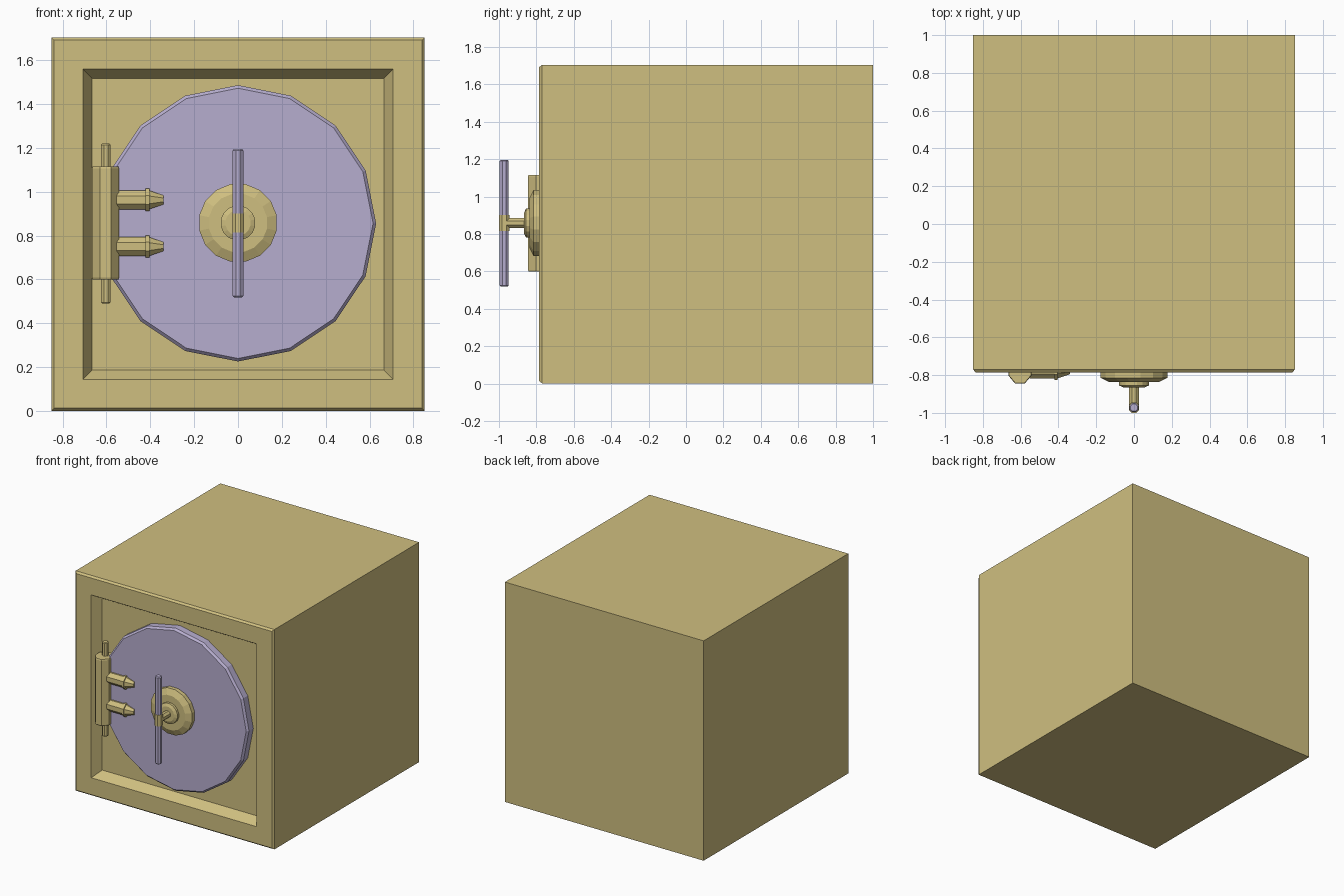
import bpy, bmesh, math

if "Cube" in bpy.data.objects:
    bpy.data.objects.remove(bpy.data.objects["Cube"])


def material(name, rgb):
    m = bpy.data.materials.new(name)
    m.diffuse_color = (*rgb, 1)
    m.use_nodes = True
    m.node_tree.nodes["Principled BSDF"].inputs["Base Color"].default_value = m.diffuse_color
    return m


GOLD = material("dull_gold", (0.625, 0.52, 0.215))
LILAC = material("lilac_metal", (0.47, 0.42, 0.62))
CZ = 0.8525  # height of the door centre


def loft(name, axis, centre, sides, sections, mat, phase=0.5, stretch=(1, 1)):
    """Faceted solid: regular polygons of (position, radius) along an axis.
    phase is in steps; 0.5 puts a flat side at the top."""
    bm = bmesh.new()
    rings = []
    for pos, r in sections:
        ring = []
        for i in range(sides):
            a = (i + phase) * 2 * math.pi / sides
            u, v = r * math.cos(a) * stretch[0], r * math.sin(a) * stretch[1]
            cx, cy, cz = centre
            co = {"x": (pos, cy + u, cz + v),
                  "y": (cx + u, pos, cz + v),
                  "z": (cx + u, cy + v, pos)}[axis]
            ring.append(bm.verts.new(co))
        rings.append(ring)
    for a, b in zip(rings, rings[1:]):
        for i in range(sides):
            j = (i + 1) % sides
            bm.faces.new((a[i], a[j], b[j], b[i]))
    bm.faces.new(rings[0])
    bm.faces.new(rings[-1])
    bmesh.ops.recalc_face_normals(bm, faces=bm.faces)
    me = bpy.data.meshes.new(name)
    bm.to_mesh(me)
    bm.free()
    me.materials.append(mat)
    ob = bpy.data.objects.new(name, me)
    bpy.context.collection.objects.link(ob)
    return ob


# Cabinet: box with chamfered front edge and sloped square recess
R2 = math.sqrt(2)
loft("cabinet", "y", (0, 0, CZ), 4,
     [(1.0, 0.8515 * R2), (-0.77, 0.8515 * R2), (-0.785, 0.839 * R2),
      (-0.785, 0.708 * R2), (-0.712, 0.665 * R2)], GOLD)

# Round door
loft("door", "y", (0, 0, 0.856), 16,
     [(-0.70, 0.63), (-0.765, 0.63), (-0.78, 0.616)], LILAC, phase=0)

# Stepped hub and stem
loft("hub", "y", (0, 0, 0.858), 16,
     [(-0.76, 0.165), (-0.785, 0.18), (-0.815, 0.18), (-0.837, 0.135),
      (-0.837, 0.08), (-0.855, 0.08), (-0.865, 0.058)], GOLD)
loft("stem", "y", (0, 0, 0.858), 8, [(-0.85, 0.028), (-0.97, 0.028)], GOLD)

# Handle bar with its collar
loft("handle_bar", "z", (0, -0.972, 0), 8,
     [(0.518, 0.02), (0.524, 0.026), (1.189, 0.026), (1.195, 0.02)], LILAC)
loft("handle_collar", "z", (0, -0.972, 0), 8, [(0.815, 0.03), (0.902, 0.03)], GOLD)

# Hinge barrel and pin
loft("hinge_barrel", "z", (-0.604, -0.772, 0), 8,
     [(0.6, 0.063), (0.608, 0.066), (1.107, 0.066), (1.115, 0.063)],
     GOLD, stretch=(1, 1.2))
loft("hinge_pin", "z", (-0.603, -0.762, 0), 8,
     [(0.49, 0.018), (0.496, 0.0235), (1.214, 0.0235), (1.22, 0.018)], GOLD)

# Two pointed hinge straps
for label, z in (("lower", 0.75), ("upper", 0.963)):
    loft(label + "_hinge_strap", "x", (0, -0.775, z), 8,
         [(-0.58, 0.04), (-0.56, 0.04), (-0.55, 0.047), (-0.421, 0.047),
          (-0.421, 0.055), (-0.404, 0.055), (-0.404, 0.046), (-0.34, 0.022)], GOLD)
